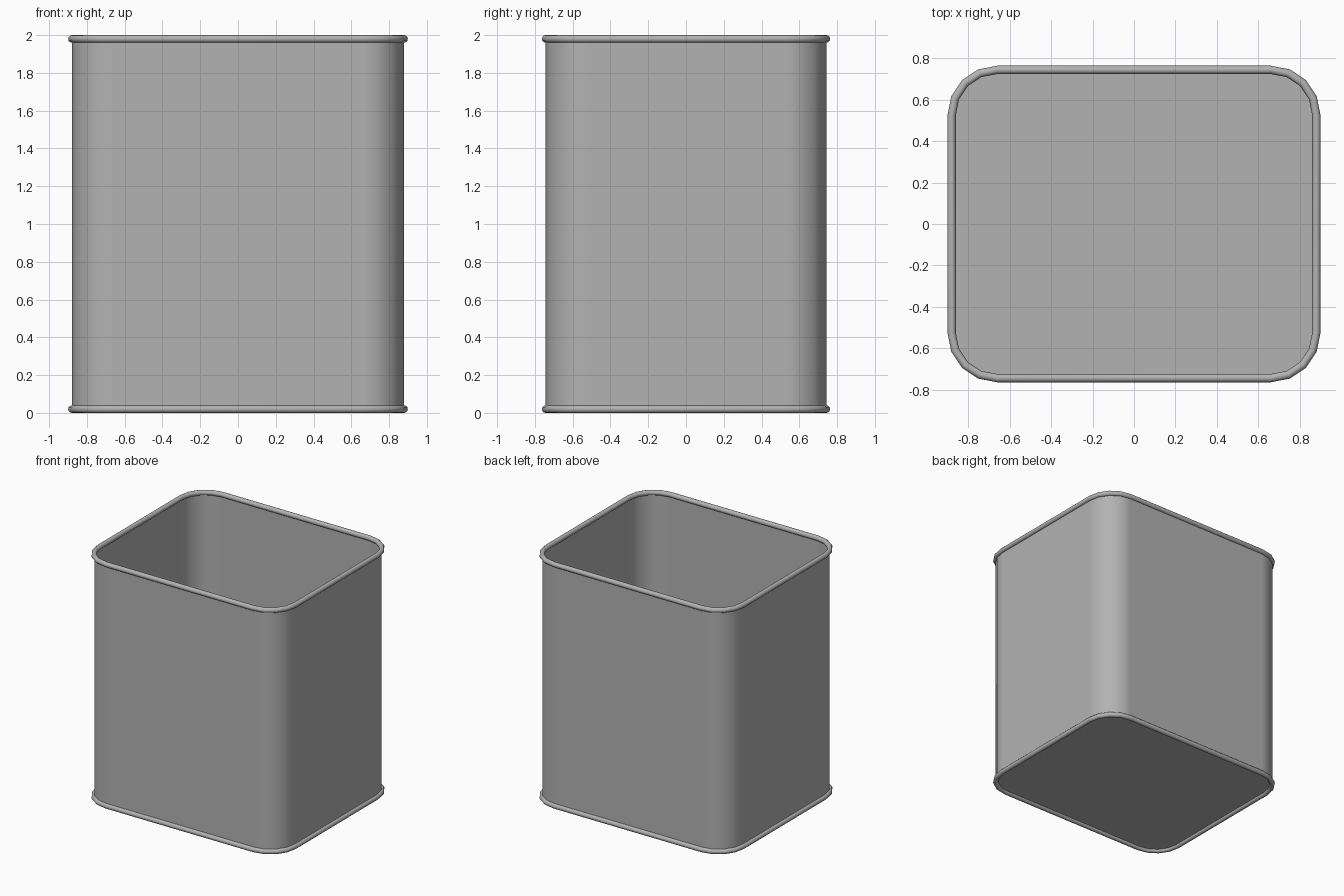
import bpy, bmesh
from math import sin, cos, pi

if "Cube" in bpy.data.objects:
    bpy.data.objects.remove(bpy.data.objects["Cube"])

CX, CY, R = 0.66, 0.524, 0.219   # corner centres and corner radius
TUBE, HEIGHT, SEG = 0.02, 2.0, 4

grey = bpy.data.materials.new("dark_grey_metal")
grey.diffuse_color = (0.45, 0.45, 0.45, 1)
grey.use_nodes = True
grey.node_tree.nodes["Principled BSDF"].inputs["Base Color"].default_value = grey.diffuse_color


def outline(offset=0.0):
    """Rounded rectangle, anticlockwise, grown by offset."""
    pts = []
    for i, (sx, sy) in enumerate([(1, 1), (-1, 1), (-1, -1), (1, -1)]):
        for k in range(SEG + 1):
            a = (i + k / SEG) * pi / 2
            pts.append((sx * CX + (R + offset) * cos(a),
                        sy * CY + (R + offset) * sin(a)))
    return pts


def bridge(bm, a, b):
    n = len(a)
    for i in range(n):
        j = (i + 1) % n
        bm.faces.new((a[i], a[j], b[j], b[i]))


def ring(bm, offset, z):
    return [bm.verts.new((x, y, z)) for x, y in outline(offset)]


def finish(name, bm):
    me = bpy.data.meshes.new(name)
    bm.to_mesh(me)
    bm.free()
    me.materials.append(grey)
    ob = bpy.data.objects.new(name, me)
    bpy.context.collection.objects.link(ob)
    bpy.ops.object.select_all(action='DESELECT')
    ob.select_set(True)
    bpy.context.view_layer.objects.active = ob
    bpy.ops.object.shade_smooth_by_angle(angle=pi / 4)
    return ob


# Thin sheet body: walls and floor, open at the top
bm = bmesh.new()
low, high = ring(bm, 0, TUBE), ring(bm, 0, HEIGHT - TUBE)
bridge(bm, low, high)
bm.faces.new(low[::-1])
body = finish("bin_body", bm)
# Keep the flat walls evenly shaded up to the rounded corners
weighted = body.modifiers.new("even_walls", 'WEIGHTED_NORMAL')
weighted.keep_sharp = True
weighted.weight = 100


# Rolled wire rims at the top and bottom
def rim(name, z):
    bm = bmesh.new()
    n = 12
    rings = [ring(bm, TUBE * cos(2 * pi * k / n), z + TUBE * sin(2 * pi * k / n))
             for k in range(n)]
    for k in range(n):
        bridge(bm, rings[k], rings[(k + 1) % n])
    finish(name, bm)


rim("bottom_rim", TUBE)
rim("top_rim", HEIGHT - TUBE)
